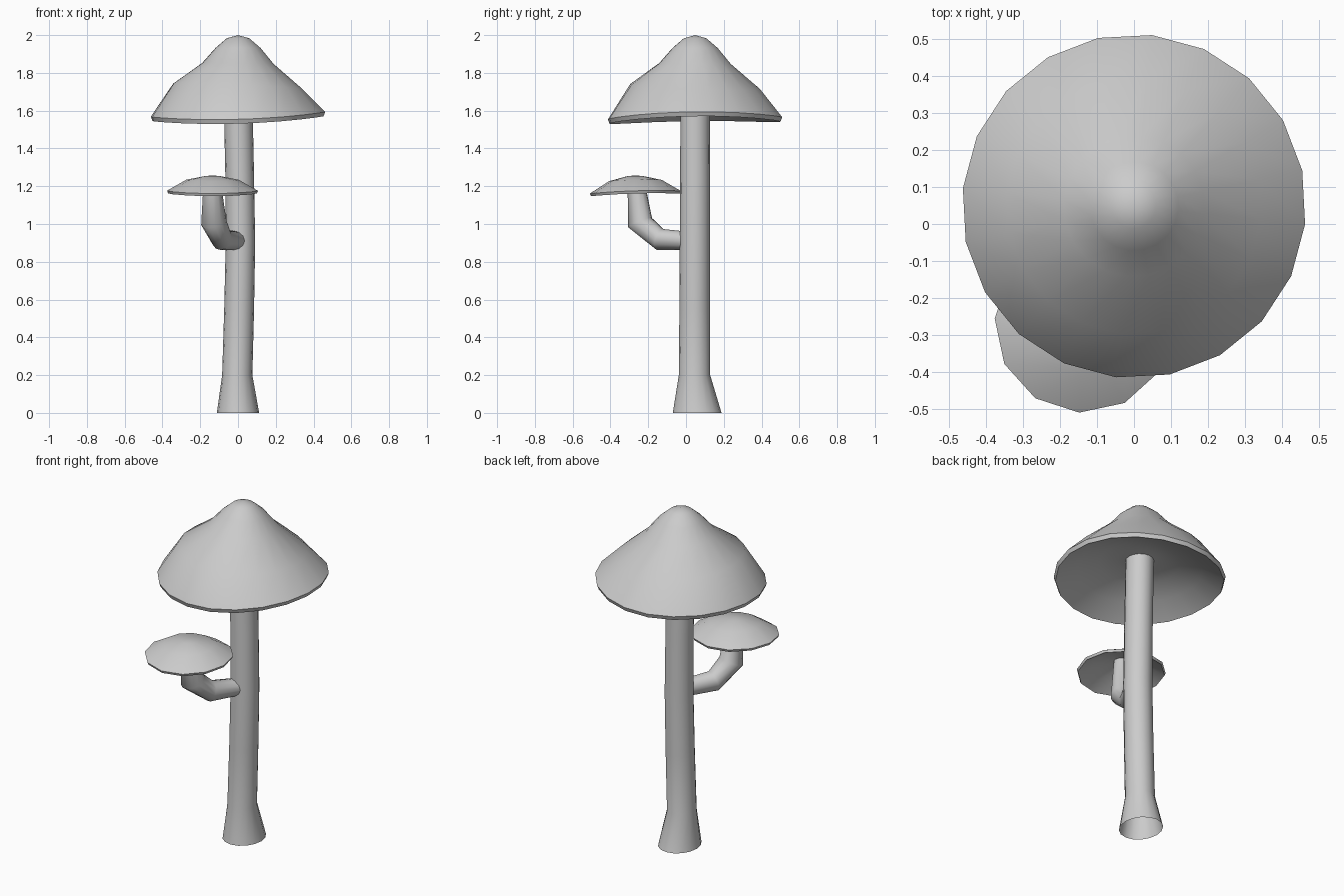
import bpy, bmesh
from math import cos, sin, radians, pi
from mathutils import Vector

if "Cube" in bpy.data.objects:
    bpy.data.objects.remove(bpy.data.objects["Cube"])


def skin(name, rings, tip=None, angle=40):
    """Skin a list of equal-sized rings (bottom to top), optionally closed by a tip."""
    bm = bmesh.new()
    vs = [[bm.verts.new(p) for p in ring] for ring in rings]
    n = len(vs[0])
    for a, b in zip(vs, vs[1:]):
        for i in range(n):
            j = (i + 1) % n
            bm.faces.new((a[i], a[j], b[j], b[i]))
    if tip:
        t = bm.verts.new(tip)
        for i in range(n):
            bm.faces.new((vs[-1][i], vs[-1][(i + 1) % n], t))
    me = bpy.data.meshes.new(name)
    bm.to_mesh(me)
    bm.free()
    ob = bpy.data.objects.new(name, me)
    bpy.context.collection.objects.link(ob)
    bpy.ops.object.select_all(action='DESELECT')
    ob.select_set(True)
    bpy.context.view_layer.objects.active = ob
    bpy.ops.object.shade_smooth_by_angle(angle=radians(angle))
    return ob


def cap(name, cx, cy, profile, top, sides, offset, wave):
    """Lathe a cap; profile entries: radius, height, rim wave amount, one-sided bulge."""
    rings = []
    for r, z, w, bulge in profile:
        ring = []
        for i in range(sides):
            a = radians(offset) + 2 * pi * i / sides
            ring.append((cx + r * cos(a), cy + r * sin(a),
                         z + w * wave(a) - bulge * cos(a - radians(35))))
        rings.append(ring)
    return skin(name, rings, (cx, cy, top))


def tube(name, path, sides=12):
    """Skin a bent tube; each path entry is centre, radius."""
    pts = [Vector(p) for p, r in path]
    rings = []
    for k, (p, r) in enumerate(path):
        d = (pts[min(k + 1, len(pts) - 1)] - pts[max(k - 1, 0)]).normalized()
        u = Vector((1, -0.5, 0))
        u = (u - d * u.dot(d)).normalized()
        v = d.cross(u)
        rings.append([pts[k] + r * (cos(2 * pi * i / sides) * u + sin(2 * pi * i / sides) * v)
                      for i in range(sides)])
    return skin(name, rings, angle=60)


# main stem: flared foot, slight bend (x, y, z, x radius, y radius)
stem = [(0, 0.059, 0, 0.112, 0.129), (-0.004, 0.045, 0.2, 0.08, 0.083),
        (0.006, 0.046, 0.55, 0.079, 0.081), (0.013, 0.047, 0.9, 0.078, 0.08),
        (0.009, 0.048, 1.25, 0.076, 0.079), (0.003, 0.048, 1.54, 0.076, 0.078),
        (0.0, 0.048, 1.70, 0.076, 0.078)]
skin("main_stem", [[(x + rx * cos(2 * pi * i / 16), y + ry * sin(2 * pi * i / 16), z)
                    for i in range(16)] for x, y, z, rx, ry in stem])

# large cap: hollow underside, thin wavy rim, bell-shaped top with one bulging shoulder
cap("large_cap", 0, 0.048,
    [(0.06, 1.67, 0, 0), (0.12, 1.675, 0, 0), (0.22, 1.655, 0.2, 0),
     (0.34, 1.61, 0.6, 0.006), (0.455, 1.547, 1, 0), (0.464, 1.57, 1, 0),
     (0.345, 1.728, 0, 0.02), (0.19, 1.85, 0, 0.004), (0.12, 1.932, 0, 0),
     (0.06, 1.983, 0, 0)],
    2.0, 20, -6,
    lambda a: 0.013 * cos(a) + 0.011 * cos(2 * a) + 0.005 * sin(a))

# small side cap: thin shallow dome, tilted slightly to the front
cap("small_cap", -0.135, -0.268,
    [(0.04, 1.232, 0, 0), (0.135, 1.212, 0.5, 0), (0.235, 1.158, 1, 0),
     (0.241, 1.172, 1, 0), (0.14, 1.232, 0.5, 0), (0.04, 1.254, 0, 0)],
    1.257, 12, -3,
    lambda a: 0.007 * sin(a) + 0.004 * cos(2 * a))

# small curved stem joining the side cap to the main stem
tube("side_stem", [((0.012, 0.03, 0.91), 0.047), ((-0.085, -0.138, 0.918), 0.058),
                   ((-0.128, -0.243, 1.007), 0.068), ((-0.138, -0.266, 1.235), 0.044)])
